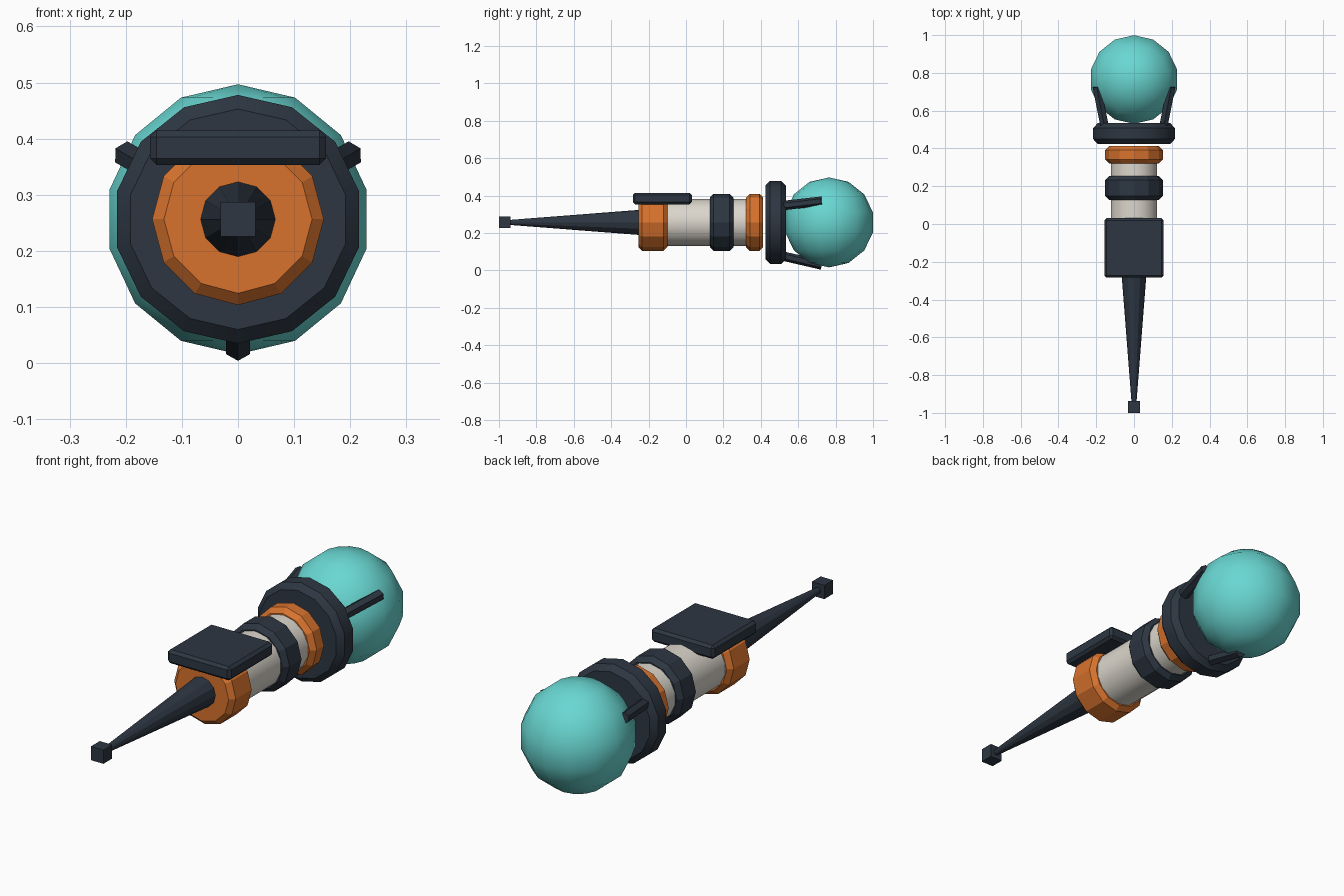
import bpy, bmesh, math
from mathutils import Matrix, Vector

if "Cube" in bpy.data.objects:
    bpy.data.objects.remove(bpy.data.objects["Cube"])

AXIS_Z = 0.2565  # height of the long centre line


def material(name, rgb):
    m = bpy.data.materials.new(name)
    m.diffuse_color = (*rgb, 1)
    m.use_nodes = True
    m.node_tree.nodes["Principled BSDF"].inputs["Base Color"].default_value = m.diffuse_color
    return m


NAVY = material("navy", (0.026, 0.037, 0.054))
ORANGE = material("orange", (0.686, 0.171, 0.027))
GREY = material("warm_grey", (0.716, 0.680, 0.610))
TEAL = material("teal", (0.141, 0.680, 0.645))


def finish(name, bm, mat, smooth=None):
    bmesh.ops.recalc_face_normals(bm, faces=bm.faces[:])
    me = bpy.data.meshes.new(name)
    bm.to_mesh(me)
    bm.free()
    me.materials.append(mat)
    ob = bpy.data.objects.new(name, me)
    bpy.context.collection.objects.link(ob)
    if smooth:
        bpy.ops.object.select_all(action='DESELECT')
        ob.select_set(True)
        bpy.context.view_layer.objects.active = ob
        bpy.ops.object.shade_smooth_by_angle(angle=math.radians(smooth))
    return ob


# local z runs along world +y, local +-y along world -+z
ALONG_Y = Matrix.Translation((0, 0, AXIS_Z)) @ Matrix.Rotation(-math.pi / 2, 4, 'X')


def lathe(name, profile, sides, mat, matrix=ALONG_Y, smooth=None):
    """Turn (radius, position) pairs about local z; zero radius makes a pole."""
    bm = bmesh.new()
    rows = []
    for r, t in profile:
        if r == 0:
            rows.append([bm.verts.new((0, 0, t))] * sides)
        else:
            rows.append([bm.verts.new((r * math.sin(a), r * math.cos(a), t))
                         for a in (2 * math.pi * i / sides for i in range(sides))])
    for lo, hi in zip(rows, rows[1:]):
        for i in range(sides):
            j = (i + 1) % sides
            quad = dict.fromkeys((lo[i], lo[j], hi[j], hi[i]))
            bm.faces.new(list(quad))
    for row, (r, t) in ((rows[0], profile[0]), (rows[-1], profile[-1])):
        if r > 0:
            bm.faces.new(row)
    bm.transform(matrix)
    return finish(name, bm, mat, smooth)


def ring(name, radius, y0, y1, bevel, sides, mat, smooth=None):
    lathe(name, [(radius - bevel, y0), (radius, y0 + bevel),
                 (radius, y1 - bevel), (radius - bevel, y1)], sides, mat, smooth=smooth)


def box(name, lo, hi, mat, bevel=0):
    lo, hi = Vector(lo), Vector(hi)
    bm = bmesh.new()
    bmesh.ops.create_cube(bm, size=1)
    bm.transform(Matrix.Translation((lo + hi) / 2) @ Matrix.Diagonal((*(hi - lo), 1)))
    if bevel:
        bmesh.ops.bevel(bm, geom=bm.edges[:], offset=bevel, segments=1, affect='EDGES')
    return finish(name, bm, mat)


# tapered nozzle and its square tip
lathe("nozzle", [(0.067, -0.25), (0.012, -0.96)], 12, NAVY)
box("nozzle_tip", (-0.031, -1, AXIS_Z - 0.031), (0.031, -0.938, AXIS_Z + 0.031), NAVY)

# barrel with collars
lathe("barrel", [(0.126, -0.15), (0.126, 0.37)], 14, GREY, smooth=31)
ring("front_collar", 0.153, -0.255, -0.10, 0.021, 12, ORANGE)
ring("middle_collar", 0.153, 0.127, 0.254, 0.021, 12, NAVY)
ring("rear_collar", 0.153, 0.32, 0.413, 0.021, 12, ORANGE)

# top plate
box("top_plate", (-0.157, -0.284, 0.353), (0.157, 0.031, 0.415), NAVY, 0.012)

# large ring holding the ball
ring("ball_mount", 0.2215, 0.424, 0.534, 0.025, 14, NAVY, smooth=31)

# ball with upright poles
R = 0.2405
lathe("ball", [(0 if k in (0, 7) else R * math.sin(math.pi * k / 7),
                -R * math.cos(math.pi * k / 7)) for k in range(8)],
      14, TEAL, Matrix.Translation((0, 0.765, AXIS_Z)), smooth=40)

# three hexagonal prongs flaring outwards around the ball
tilt = math.atan2(0.046, 0.2)
for k in range(3):
    m = (Matrix.Translation((0, 0, AXIS_Z)) @ Matrix.Rotation(k * 2 * math.pi / 3, 4, 'Y')
         @ Matrix.Translation((0, 0.50, -0.176)) @ Matrix.Rotation(-tilt, 4, 'X')
         @ Matrix.Rotation(-math.pi / 2, 4, 'X'))
    lathe("prong_%d" % (k + 1), [(0.025, 0), (0.025, 0.232)], 6, NAVY, m)
